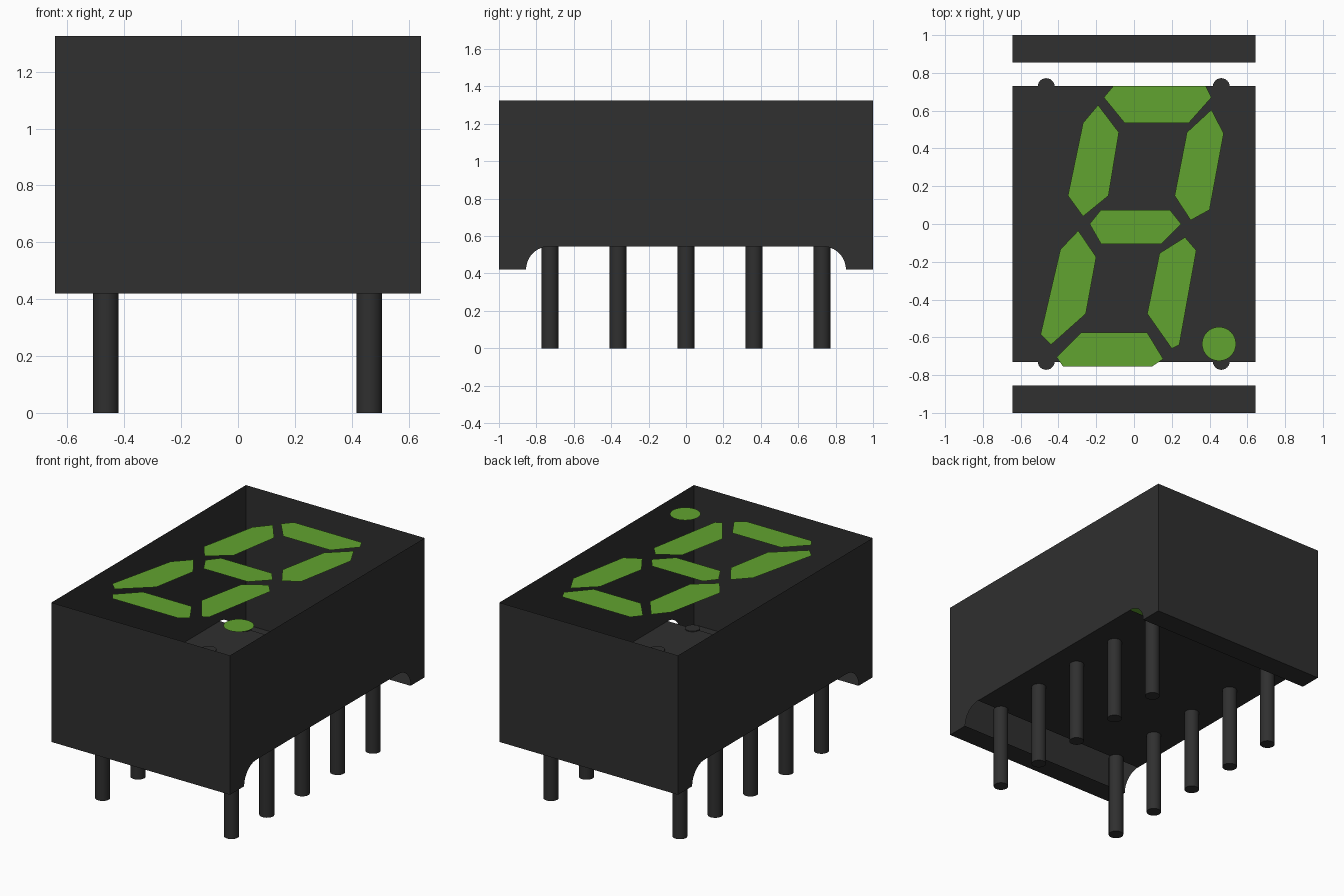
import bpy, bmesh, math

cube = bpy.data.objects.get("Cube")
if cube:
    bpy.data.objects.remove(cube, do_unlink=True)


def material(name, rgb):
    m = bpy.data.materials.new(name)
    m.use_nodes = True
    m.diffuse_color = (*rgb, 1)
    bsdf = m.node_tree.nodes["Principled BSDF"]
    bsdf.inputs["Base Color"].default_value = (*rgb, 1)
    bsdf.inputs["Roughness"].default_value = 0.6
    return m


GREY = material("dark grey plastic", (0.029, 0.029, 0.029))
GREEN = material("segment green", (0.12, 0.37, 0.029))


def add_object(name, bm, mat):
    mesh = bpy.data.meshes.new(name)
    bm.to_mesh(mesh)
    bm.free()
    mesh.materials.append(mat)
    ob = bpy.data.objects.new(name, mesh)
    bpy.context.collection.objects.link(ob)
    return ob


def add_face(bm, points):
    return bm.faces.new([bm.verts.new(p) for p in points])


# Housing dimensions
W, L = 0.643, 1.0
FOOT_Z, FLOOR_Z, TOP_Z, LAMP_Z = 0.42, 0.545, 1.326, 1.33
ARC_Y, R = 0.73, 0.125

# Side wall profile with a quarter-round notch beside each foot
arc = [(ARC_Y + R * math.cos(a), FOOT_Z + R * math.sin(a))
       for a in (math.pi / 2 * i / 12 for i in range(13))]
profile = ([(-L, TOP_Z), (-L, FOOT_Z)] + [(-y, z) for y, z in arc]
           + arc[::-1] + [(L, FOOT_Z), (L, TOP_Z)])

# Open-topped thin housing: side walls, end walls, feet and floor
bm = bmesh.new()
add_face(bm, [(W, y, z) for y, z in profile])
add_face(bm, [(-W, y, z) for y, z in reversed(profile)])
for s in (-1, 1):
    add_face(bm, [(-s * W, s * L, TOP_Z), (s * W, s * L, TOP_Z),
                  (s * W, s * L, FOOT_Z), (-s * W, s * L, FOOT_Z)][::s])
    add_face(bm, [(-W, s * L, FOOT_Z), (W, s * L, FOOT_Z),
                  (W, s * (ARC_Y + R), FOOT_Z), (-W, s * (ARC_Y + R), FOOT_Z)][::s])
add_face(bm, [(-W, -ARC_Y, FLOOR_Z), (-W, ARC_Y, FLOOR_Z),
              (W, ARC_Y, FLOOR_Z), (W, -ARC_Y, FLOOR_Z)])
bmesh.ops.remove_doubles(bm, verts=bm.verts, dist=0.0001)
bmesh.ops.recalc_face_normals(bm, faces=bm.faces)
add_object("housing", bm, GREY)

# Two rows of five pins
for side, x in (("right", -0.465), ("left", 0.462)):
    for i in range(5):
        bpy.ops.mesh.primitive_cylinder_add(
            vertices=24, radius=0.045, depth=0.55,
            location=(x, (i - 2) * 0.3635, 0.275))
        pin = bpy.context.object
        pin.name = f"{side}_pin_{i + 1}"
        pin.data.materials.append(GREY)
        bpy.ops.object.shade_smooth_by_angle(angle=math.radians(40))

# Slanted display segments
segments = {
    "top_segment": [(-.16, .67), (-.11, .73), (.38, .73),
                    (.41, .67), (.29, .535), (-.05, .535)],
    "upper_right_segment": [(-.19, .63), (-.08, .485), (-.135, .15),
                            (-.27, .04), (-.35, .15), (-.27, .535)],
    "upper_left_segment": [(.41, .605), (.475, .48), (.40, .075),
                           (.30, .02), (.215, .15), (.28, .485)],
    "middle_segment": [(-.235, 0), (-.175, .075), (.19, .075),
                       (.25, 0), (.145, -.105), (-.175, -.105)],
    "lower_right_segment": [(-.295, -.035), (-.2, -.175), (-.255, -.475),
                            (-.44, -.64), (-.495, -.585), (-.39, -.135)],
    "lower_left_segment": [(.27, -.07), (.33, -.14), (.24, -.64),
                           (.2, -.66), (.07, -.475), (.135, -.155)],
    "bottom_segment": [(-.28, -.575), (.07, -.575), (.155, -.715),
                       (.095, -.755), (-.375, -.755), (-.41, -.705)],
    # Round decimal point
    "decimal_point": [(.45 + .09 * math.cos(-math.tau * i / 32),
                       -.635 + .09 * math.sin(-math.tau * i / 32)) for i in range(32)],
}
for name, outline in segments.items():
    bm = bmesh.new()
    add_face(bm, [(x, y, LAMP_Z) for x, y in reversed(outline)])
    add_object(name, bm, GREEN)
